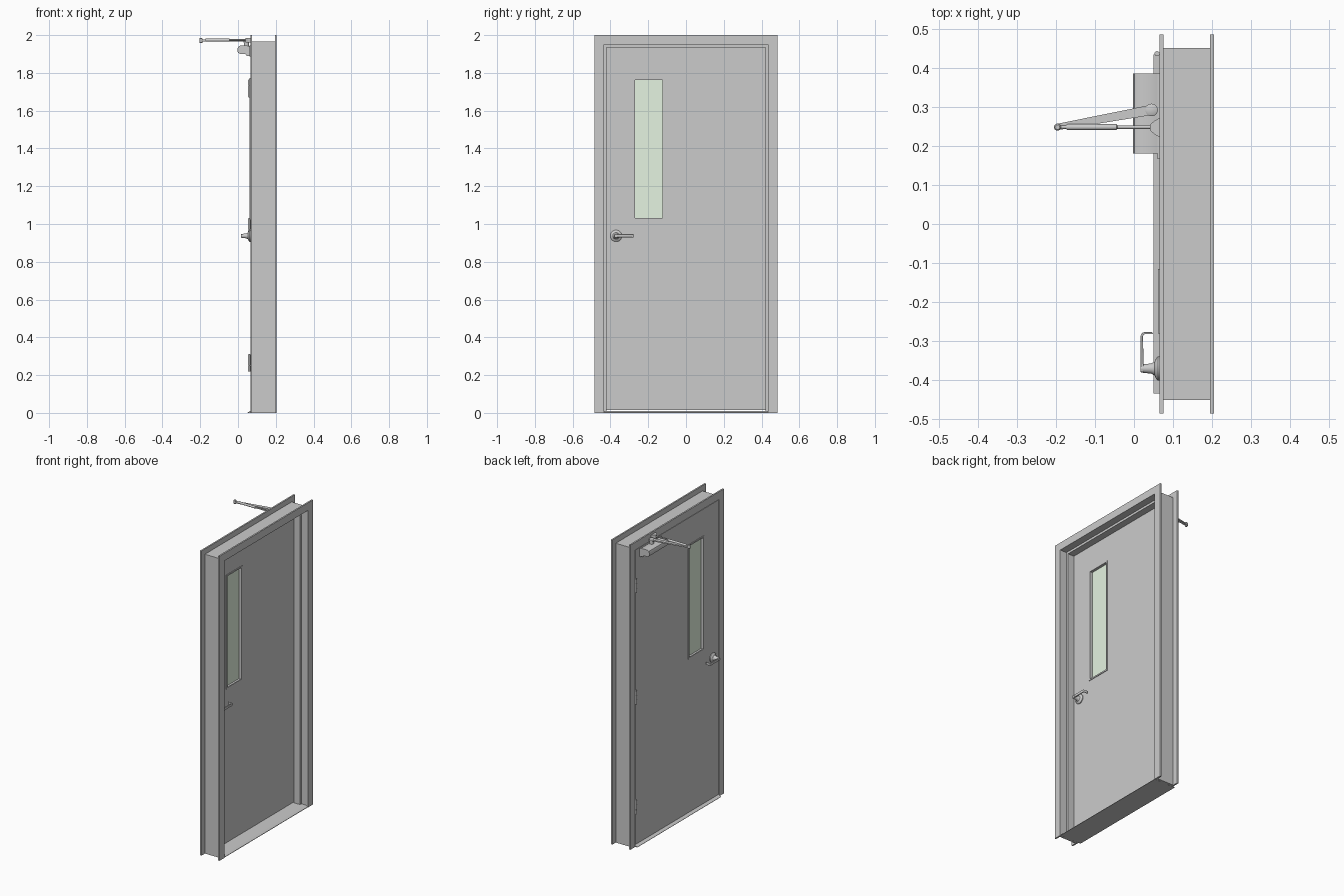
import bpy, bmesh, math
from mathutils import Vector

if "Cube" in bpy.data.objects:
    bpy.data.objects.remove(bpy.data.objects["Cube"])

GAP_MID = 0.0875          # middle of the door leaf thickness


def finish(name, bm, smooth=False, bevel=0, color=None):
    bmesh.ops.recalc_face_normals(bm, faces=bm.faces)
    me = bpy.data.meshes.new(name)
    bm.to_mesh(me)
    bm.free()
    ob = bpy.data.objects.new(name, me)
    bpy.context.collection.objects.link(ob)
    if bevel:
        mod = ob.modifiers.new("bevel", 'BEVEL')
        mod.width, mod.segments, mod.limit_method = bevel, 2, 'ANGLE'
    if smooth:
        bpy.ops.object.select_all(action='DESELECT')
        ob.select_set(True)
        bpy.context.view_layer.objects.active = ob
        bpy.ops.object.shade_smooth_by_angle(angle=math.radians(35))
    if color:
        mat = bpy.data.materials.new(name)
        mat.diffuse_color = color
        mat.use_nodes = True
        mat.node_tree.nodes["Principled BSDF"].inputs["Base Color"].default_value = mat.diffuse_color
        me.materials.append(mat)
    return ob


def loft(name, loops, **kw):
    """Skin a list of closed loops and cap both ends."""
    bm = bmesh.new()
    rows = [[bm.verts.new(p) for p in loop] for loop in loops]
    n = len(rows[0])
    for a, b in zip(rows, rows[1:]):
        for i in range(n):
            j = (i + 1) % n
            bm.faces.new((a[i], a[j], b[j], b[i]))
    bm.faces.new(rows[0])
    bm.faces.new(rows[-1])
    return finish(name, bm, **kw)


def prism_z(name, pts, z0, z1, **kw):
    return loft(name, [[(x, y, z) for x, y in pts] for z in (z0, z1)], **kw)


def prism_y(name, pts, y0, y1, **kw):
    return loft(name, [[(x, y, z) for x, z in pts] for y in (y0, y1)], **kw)


def box(name, x0, x1, y0, y1, z0, z1, **kw):
    return prism_z(name, [(x0, y0), (x1, y0), (x1, y1), (x0, y1)], z0, z1, **kw)


def turned(name, origin, direction, profile, sides=24):
    """Round part: profile is (distance along the axis, radius)."""
    o, d = Vector(origin), Vector(direction).normalized()
    u = d.orthogonal().normalized()
    v = d.cross(u)
    angs = [2 * math.pi * i / sides for i in range(sides)]
    return loft(name, [[o + d * t + (u * math.cos(a) + v * math.sin(a)) * r for a in angs]
                       for t, r in profile], smooth=True)


def ring(name, x0, x1, outer, inner):
    """Rectangular panel with a rectangular hole; rects are y0, y1, z0, z1."""
    bm = bmesh.new()

    def rect(x, r):
        y0, y1, z0, z1 = r
        return [bm.verts.new((x, y, z)) for y, z in ((y0, z0), (y1, z0), (y1, z1), (y0, z1))]
    loops = [rect(x0, outer), rect(x1, outer), rect(x1, inner), rect(x0, inner)]
    for k in range(4):
        a, b = loops[k], loops[(k + 1) % 4]
        for i in range(4):
            j = (i + 1) % 4
            bm.faces.new((a[i], a[j], b[j], b[i]))
    return finish(name, bm)


# Door frame: rebated profile swept up one jamb, over the head and down the other
# (x, distance outward from the narrowest opening)
section = [(0.065, 0.015), (0.065, 0.065), (0.075, 0.065), (0.075, 0.03),
           (0.195, 0.03), (0.195, 0.065), (0.205, 0.065), (0.205, 0.015),
           (0.157, 0.015), (0.157, 0.0), (0.112, 0.0), (0.112, 0.015)]
loft("door_frame", [[(x, s * (0.42 + d), (1.935 + d) if top else 0) for x, d in section]
                    for s, top in ((-1, 0), (-1, 1), (1, 1), (1, 0))])

# Threshold
prism_y("threshold", [(0.05, 0), (0.05, 0.002), (0.066, 0.011), (0.19, 0.011),
                      (0.203, 0.003), (0.203, 0)], -0.434, 0.434)

# Door leaf with vision panel
ring("door_leaf", 0.066, 0.109, (-0.432, 0.432, 0.014, 1.947), (-0.275, -0.12, 1.027, 1.767))
for side, x0, x1 in (("outer", 0.062, 0.069), ("inner", 0.106, 0.113)):
    ring("window_trim_" + side, x0, x1, (-0.28, -0.115, 1.022, 1.772),
         (-0.271, -0.124, 1.031, 1.763))
box("window_glass", 0.084, 0.091, -0.275, -0.12, 1.027, 1.767, color=(0.78, 0.9, 0.75, 1))

# Hinges
for i, z in enumerate((0.265, 0.985, 1.717)):
    for k in range(3):
        turned(f"hinge_{i}_knuckle_{k}", (0.059, 0.436, z - 0.045 + k * 0.0305), (0, 0, 1),
               [(0, 0.0065), (0.029, 0.0065)], 16)
    turned(f"hinge_{i}_pin", (0.059, 0.436, z - 0.047), (0, 0, 1),
           [(0, 0.004), (0.094, 0.004)], 16)

# Lever handles on both faces
lever = [(0.017, -0.378), (0.017, -0.286), (0.02, -0.279), (0.026, -0.277), (0.048, -0.277),
         (0.048, -0.282), (0.027, -0.282), (0.024, -0.284), (0.023, -0.288), (0.025, -0.378)]
for side, s, base in (("outer", -1, 0.066), ("inner", 1, 0.109)):
    turned("handle_rose_" + side, (base, -0.37, 0.937), (s, 0, 0),
           [(0, 0.031), (0.005, 0.031), (0.009, 0.027), (0.013, 0.018),
            (0.022, 0.013), (0.042, 0.011), (0.05, 0.009)], 32)
    pts = [(x if s < 0 else 2 * GAP_MID - x, y) for x, y in lever]
    prism_z("handle_lever_" + side, pts, 0.929, 0.946, bevel=0.0015, smooth=True)

# Door closer body
prism_y("closer_body", [(0.064, 1.89), (0.064, 1.94), (0.05, 1.944), (0.01, 1.944),
                        (0.001, 1.938), (-0.003, 1.927), (-0.003, 1.915),
                        (0.002, 1.905), (0.012, 1.9), (0.04, 1.9), (0.046, 1.89)],
        0.18, 0.385, smooth=True)
box("closer_plate", 0.06, 0.067, 0.166, 0.387, 1.888, 1.944)
turned("closer_spindle", (0.045, 0.292, 1.94), (0, 0, 1),
       [(0, 0.013), (0.022, 0.013), (0.022, 0.016), (0.034, 0.016), (0.036, 0.013)])

# Main arm, tapering from the spindle to the elbow
a, b = Vector((0.045, 0.292)), Vector((-0.198, 0.248))
n = (b - a).orthogonal().normalized()
prism_z("closer_main_arm", [a + n * 0.013, b + n * 0.008, b - n * 0.008, a - n * 0.013],
        1.965, 1.973)
turned("closer_elbow", (-0.196, 0.248, 1.958), (0, 0, 1),
       [(0, 0.006), (0.004, 0.009), (0.023, 0.009), (0.026, 0.006)])

# Forearm: sleeve, thinner rod and frame bracket
turned("closer_forearm", (-0.19, 0.248, 1.974), (1, 0, 0),
       [(0, 0.004), (0.015, 0.004), (0.02, 0.0075), (0.145, 0.0075), (0.148, 0.0045),
        (0.235, 0.0045)], 16)
prism_z("closer_bracket", [(0.066, 0.222), (0.066, 0.272), (0.052, 0.264), (0.041, 0.254),
                           (0.041, 0.24), (0.052, 0.23)], 1.961, 1.985)
